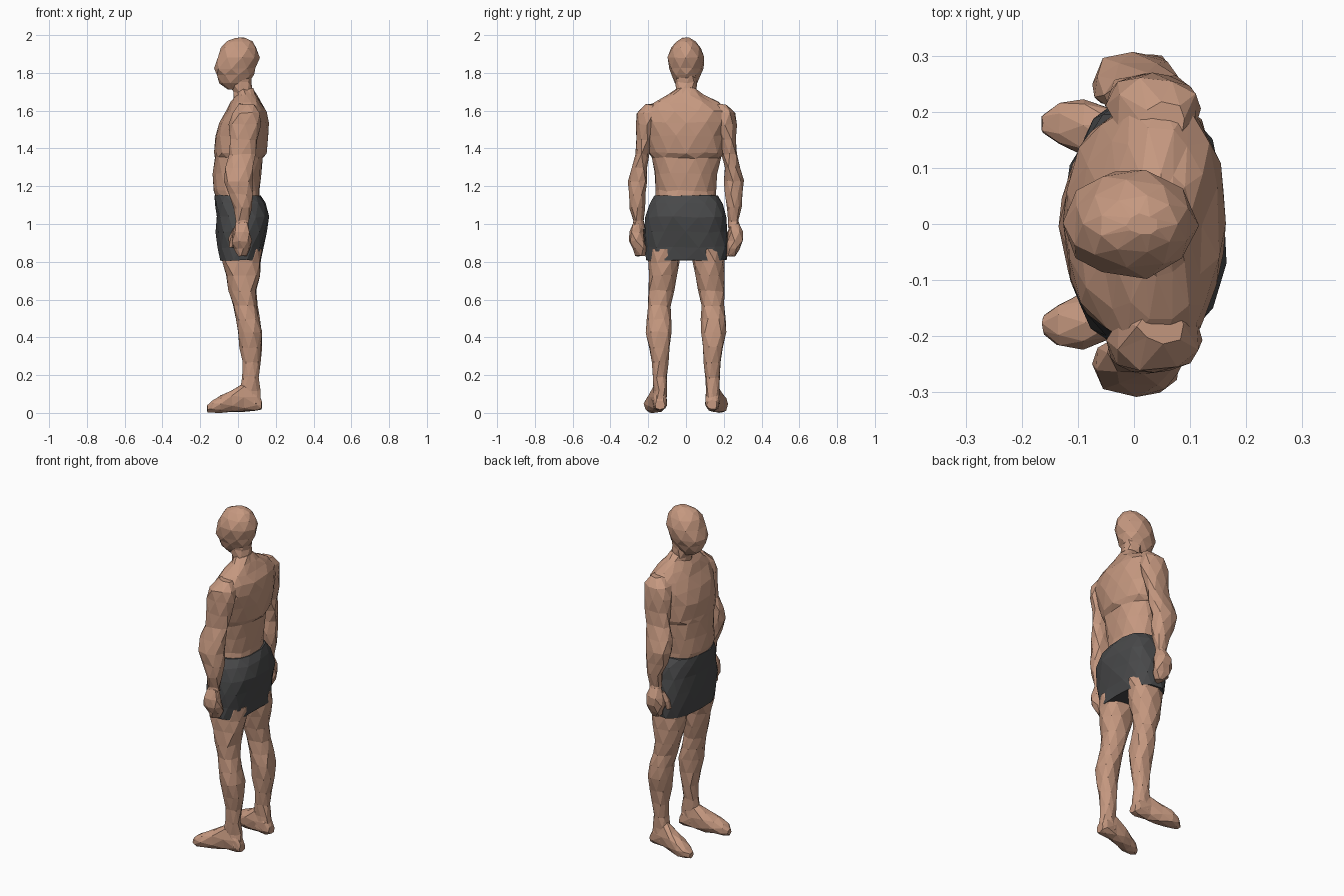
import bpy, bmesh, math, random

random.seed(4)


def material(name, rgb):
    m = bpy.data.materials.new(name)
    m.diffuse_color = (*rgb, 1)
    return m


SKIN = material("skin", (0.56, 0.315, 0.215))
CLOTH = material("dark_grey_cloth", (0.065, 0.066, 0.068))


def loft(name, rings, mat, sides=10, side=1, axis="z", power=2.3, rough=0.005):
    """Faceted loft. Each ring is (height, x0, x1, y0, y1), or
    (x, y0, y1, z0, z1) when axis is x. side=-1 mirrors it across y."""
    bm = bmesh.new()
    loops = []
    for k, (h, a0, a1, b0, b1) in enumerate(rings):
        loop = []
        for i in range(sides):
            t = 2 * math.pi * (i + 0.5 * (k % 2)) / sides
            c, s = math.cos(t), math.sin(t)
            u = (a0 + a1) / 2 + (a1 - a0) / 2 * math.copysign(abs(c) ** (2 / power), c)
            v = (b0 + b1) / 2 + (b1 - b0) / 2 * math.copysign(abs(s) ** (2 / power), s)
            p = [u, v, h] if axis == "z" else [h, u, v]
            p = [q + random.uniform(-rough, rough) for q in p]
            p[1] *= side
            loop.append(bm.verts.new(p))
        loops.append(loop)
    # triangles zigzag between the half-turned rings
    for k in range(len(loops) - 1):
        lo, hi = loops[k], loops[k + 1]
        for i in range(sides):
            j = (i + 1) % sides
            if k % 2 == 0:
                bm.faces.new((lo[i], lo[j], hi[i]))
                bm.faces.new((lo[j], hi[j], hi[i]))
            else:
                bm.faces.new((lo[i], hi[j], hi[i]))
                bm.faces.new((lo[i], lo[j], hi[j]))
    bm.faces.new(loops[0])
    bm.faces.new(loops[-1])
    bmesh.ops.recalc_face_normals(bm, faces=bm.faces)
    me = bpy.data.meshes.new(name)
    bm.to_mesh(me)
    bm.free()
    me.materials.append(mat)
    ob = bpy.data.objects.new(name, me)
    bpy.context.collection.objects.link(ob)
    return ob


# Torso, with a small ledge under the shoulder blades
loft("torso", [
    (1.10, -0.10, 0.12, -0.16, 0.16),
    (1.19, -0.13, 0.115, -0.16, 0.16),
    (1.28, -0.13, 0.125, -0.17, 0.17),
    (1.365, -0.125, 0.13, -0.182, 0.182),
    (1.39, -0.125, 0.147, -0.20, 0.20),
    (1.48, -0.122, 0.16, -0.21, 0.21),
    (1.55, -0.098, 0.162, -0.225, 0.225),
    (1.61, -0.062, 0.15, -0.225, 0.225),
    (1.655, -0.035, 0.125, -0.175, 0.175),
    (1.695, -0.012, 0.10, -0.095, 0.095),
    (1.73, -0.01, 0.08, -0.05, 0.05)], SKIN, sides=14)

# Neck and head
loft("neck", [
    (1.64, -0.02, 0.10, -0.08, 0.08),
    (1.71, -0.025, 0.085, -0.055, 0.055),
    (1.76, -0.045, 0.075, -0.055, 0.055),
    (1.82, -0.05, 0.075, -0.06, 0.06)], SKIN, sides=8)
loft("head", [
    (1.725, -0.055, 0.01, -0.025, 0.025),
    (1.76, -0.10, 0.055, -0.058, 0.058),
    (1.80, -0.115, 0.085, -0.08, 0.08),
    (1.835, -0.127, 0.10, -0.092, 0.092),
    (1.895, -0.11, 0.113, -0.097, 0.097),
    (1.945, -0.092, 0.10, -0.08, 0.08),
    (1.98, -0.065, 0.08, -0.05, 0.05),
    (1.998, -0.015, 0.045, -0.018, 0.018)], SKIN, sides=9, power=2.1, rough=0.003)

# Shorts
loft("shorts", [
    (0.82, -0.098, 0.125, -0.215, 0.215),
    (0.89, -0.108, 0.135, -0.222, 0.222),
    (0.97, -0.115, 0.152, -0.222, 0.222),
    (1.05, -0.118, 0.165, -0.212, 0.212),
    (1.12, -0.122, 0.145, -0.195, 0.195),
    (1.165, -0.122, 0.118, -0.172, 0.172)], CLOTH, sides=14, power=2.6)

for side, tag in ((1, "left"), (-1, "right")):
    # Arm from shoulder to wrist
    loft("arm_" + tag, [
        (1.645, 0.01, 0.09, 0.15, 0.215),
        (1.60, -0.035, 0.115, 0.14, 0.262),
        (1.54, -0.05, 0.12, 0.15, 0.266),
        (1.46, -0.045, 0.105, 0.175, 0.265),
        (1.38, -0.05, 0.09, 0.192, 0.272),
        (1.31, -0.072, 0.085, 0.20, 0.29),
        (1.24, -0.078, 0.08, 0.203, 0.305),
        (1.17, -0.05, 0.078, 0.208, 0.305),
        (1.10, -0.02, 0.07, 0.218, 0.295),
        (1.03, -0.01, 0.055, 0.225, 0.28),
        (0.99, -0.012, 0.055, 0.222, 0.285)], SKIN, sides=8, side=side)
    # Hand with curled fingers and thumb
    loft("hand_" + tag, [
        (1.02, -0.01, 0.055, 0.228, 0.28),
        (0.97, -0.03, 0.065, 0.222, 0.305),
        (0.92, -0.035, 0.07, 0.215, 0.305),
        (0.88, -0.025, 0.065, 0.21, 0.285),
        (0.845, 0.0, 0.045, 0.215, 0.265)], SKIN, sides=7, side=side)
    loft("thumb_" + tag, [
        (0.99, -0.025, 0.015, 0.225, 0.26),
        (0.94, -0.052, -0.015, 0.212, 0.25),
        (0.89, -0.052, -0.025, 0.205, 0.235)], SKIN, sides=5, side=side, rough=0.003)
    # Leg from thigh to ankle
    loft("leg_" + tag, [
        (0.88, -0.085, 0.125, 0.025, 0.20),
        (0.81, -0.08, 0.122, 0.035, 0.20),
        (0.74, -0.068, 0.115, 0.05, 0.20),
        (0.66, -0.048, 0.10, 0.065, 0.20),
        (0.58, -0.025, 0.10, 0.078, 0.20),
        (0.51, -0.008, 0.115, 0.08, 0.208),
        (0.44, 0.0, 0.13, 0.08, 0.21),
        (0.36, 0.012, 0.127, 0.085, 0.20),
        (0.28, 0.022, 0.118, 0.095, 0.185),
        (0.20, 0.025, 0.108, 0.102, 0.175),
        (0.13, 0.01, 0.115, 0.105, 0.172),
        (0.06, 0.0, 0.12, 0.105, 0.175)], SKIN, sides=9, side=side)
    # Foot, toes turned slightly outward
    loft("foot_" + tag, [
        (0.125, 0.11, 0.165, 0.03, 0.08),
        (0.10, 0.10, 0.175, 0.022, 0.13),
        (0.03, 0.10, 0.185, 0.02, 0.17),
        (-0.03, 0.105, 0.205, 0.016, 0.135),
        (-0.09, 0.122, 0.225, 0.014, 0.105),
        (-0.135, 0.142, 0.218, 0.014, 0.08),
        (-0.162, 0.162, 0.195, 0.018, 0.05)],
        SKIN, sides=8, side=side, axis="x", rough=0.003)

# Drop everything so the soles rest on the ground
low = min(v.co.z for o in bpy.data.objects for v in o.data.vertices)
for o in bpy.data.objects:
    for v in o.data.vertices:
        v.co.z -= low
